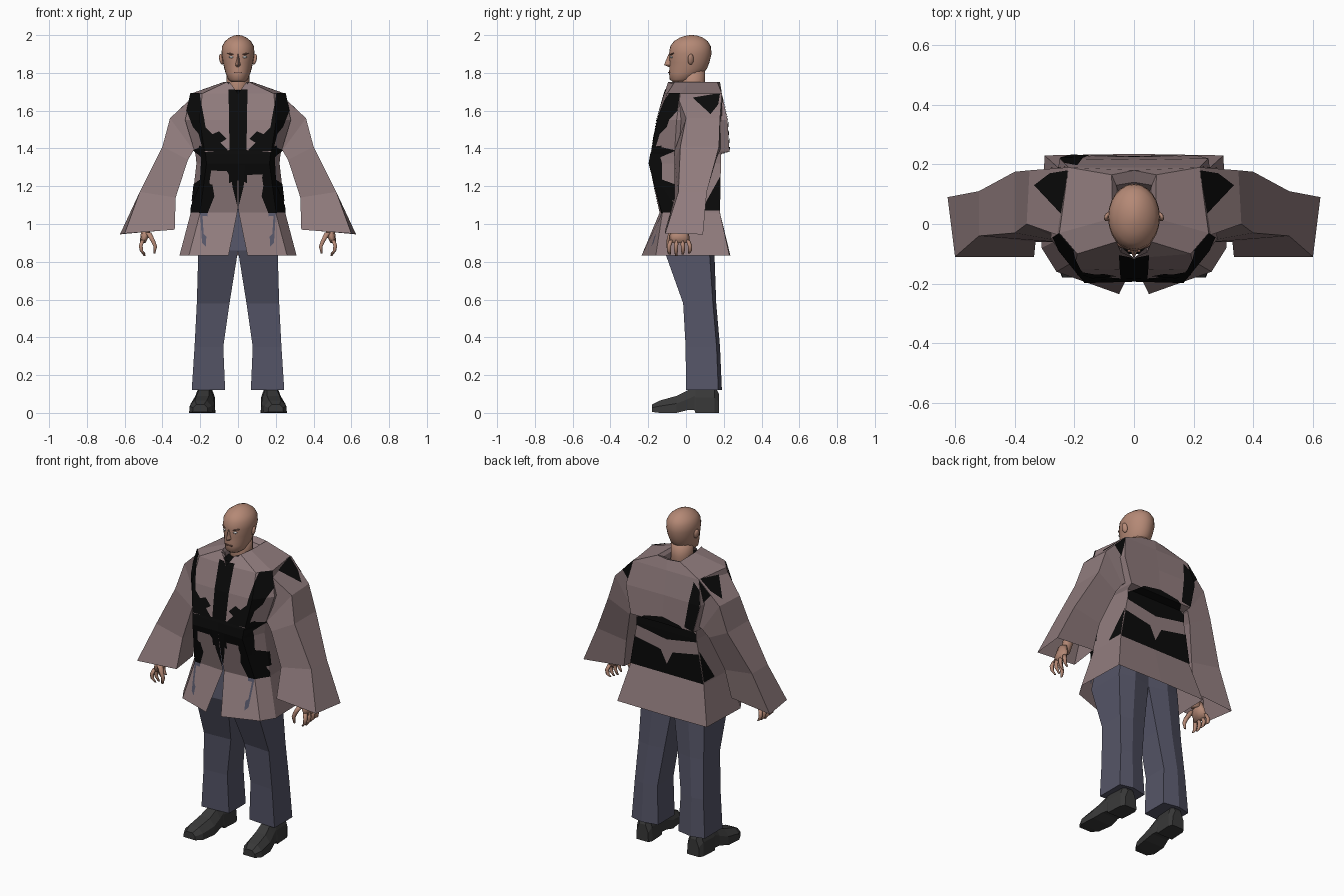
import bpy, bmesh, math
from mathutils import Vector, Matrix

COL = {'coat': (.28, .2, .205), 'black': (.003, .003, .003), 'denim': (.09, .09, .135),
       'skin': (.46, .25, .18), 'brow': (.2, .1, .075), 'shoe': (.04, .04, .04), 'eye': (.7, .7, .7)}
MATS = {}
for key, c in COL.items():
    MATS[key] = bpy.data.materials.new(key)
    MATS[key].diffuse_color = (*c, 1)


def finish(name, bm, col, mirror=True, smooth=False):
    me = bpy.data.meshes.new(name)
    bm.to_mesh(me)
    bm.free()
    me.materials.append(MATS[col])
    for p in me.polygons:
        p.use_smooth = smooth
    ob = bpy.data.objects.new(name, me)
    bpy.context.collection.objects.link(ob)
    if mirror:
        m = ob.modifiers.new('mirror', 'MIRROR')
        m.use_clip = True
    return ob


def loft(name, rings, col, closed=True, cap=True, **kw):
    bm = bmesh.new()
    vs = [[bm.verts.new(p) for p in r] for r in rings]
    n = len(rings[0])
    for a, b in zip(vs, vs[1:]):
        for i in range(n if closed else n - 1):
            j = (i + 1) % n
            bm.faces.new((a[i], a[j], b[j], b[i]))
    if closed and cap:
        bm.faces.new(vs[0][::-1])
        bm.faces.new(vs[-1])
    if closed:
        bmesh.ops.recalc_face_normals(bm, faces=bm.faces)
    return finish(name, bm, col, **kw)


def oval(c, rx, ry, n):
    return [(c[0] + rx * math.sin(t * 2 * math.pi / n), c[1] - ry * math.cos(t * 2 * math.pi / n), c[2])
            for t in range(n)]


def tube(name, path, radii, col, n=6):
    return loft(name, [oval(p, r, r, n) for p, r in zip(path, radii)], col, smooth=True)


def ball(name, loc, size, col, rot=(0, 0, 0), box=False):
    bm = bmesh.new()
    if box:
        bmesh.ops.create_cube(bm, size=2)
    else:
        bmesh.ops.create_uvsphere(bm, u_segments=12, v_segments=8, radius=1)
    m = Matrix.Translation(loc)
    for ang, ax in zip(rot, 'XYZ'):
        m = m @ Matrix.Rotation(ang, 4, ax)
    bm.transform(m @ Matrix.Diagonal((*size, 1)))
    return finish(name, bm, col, smooth=not box)


def panel(name, src, axis, sign, outline, col='black', lift=.003, left_only=False):
    """Cut a convex outline (seen along an axis) out of a garment and lift it off the surface."""
    bm = bmesh.new()
    bm.from_mesh(src.data)
    bm.normal_update()
    drop = [f for f in bm.faces if f.normal[axis] * sign < .15]
    bmesh.ops.delete(bm, geom=drop, context='FACES')
    cx = sum(p[0] for p in outline) / len(outline)
    cz = sum(p[1] for p in outline) / len(outline)
    for (u, z), (u2, z2) in zip(outline, outline[1:] + outline[:1]):
        nu, nz = z2 - z, u - u2
        if nu * (cx - u) + nz * (cz - z) > 0:
            nu, nz = -nu, -nz
        co = Vector((0, 0, z))
        no = Vector((0, 0, nz))
        co[1 - axis], no[1 - axis] = u, nu
        bmesh.ops.bisect_plane(bm, geom=bm.verts[:] + bm.edges[:] + bm.faces[:],
                               plane_co=co, plane_no=no, clear_outer=True)
    bm.normal_update()
    for v in bm.verts:
        off = v.normal * lift
        v.co += Vector((off.x if v.co.x > .003 else 0, off.y, off.z))
    ob = finish(name, bm, col, mirror=not left_only)
    if left_only:
        ob.scale.x = -1
    return ob


# coat body: half sections from front centre round to back centre
coat_rings = [
    (.833, (.05, -.235), (.26, -.16), (.31, -.08), (.30, .23), (0, .235)),
    (1.06, (.004, -.14), (.2, -.125), (.25, -.05), (.245, .18), (0, .18)),
    (1.32, (0, -.19), (.165, -.195), (.22, -.06), (.2, .185), (0, .185)),
    (1.37, (0, -.182), (.17, -.187), (.225, -.06), (.2, .185), (0, .185)),
    (1.385, (0, -.18), (.175, -.18), (.23, -.06), (.21, .23), (0, .225)),
    (1.55, (0, -.155), (.2, -.15), (.28, -.05), (.25, .22), (0, .215)),
    (1.69, (0, -.115), (.19, -.1), (.25, -.03), (.22, .19), (0, .19)),
    (1.752, (.045, -.095), (.06, -.06), (.072, .02), (.075, .165), (0, .18)),
    (1.735, (.04, -.08), (.055, -.05), (.06, .02), (.06, .13), (0, .14)),
    (1.68, (0, -.06), (.04, -.04), (.05, .02), (.05, .1), (0, .11))]
coat = loft('coat_body', [[(x, y, r[0]) for x, y in r[1:]] for r in coat_rings], 'coat', closed=False)

# wide flared sleeves: outer front, outer back, inner back, inner front
sleeve = loft('sleeve', [
    [(.22, -.05, 1.69), (.22, .19, 1.69), (.19, .19, 1.42), (.19, -.05, 1.42)],
    [(.36, 0, 1.56), (.35, .18, 1.56), (.235, .18, 1.39), (.235, -.06, 1.39)],
    [(.40, -.03, 1.41), (.40, .175, 1.41), (.265, .16, 1.34), (.265, -.06, 1.34)],
    [(.52, -.04, 1.17), (.52, .11, 1.17), (.33, .1, 1.14), (.33, -.06, 1.14)],
    [(.6, -.11, .95), (.625, .09, .945), (.36, .08, .97), (.335, -.11, .97)]], 'coat', cap=False)

# dark shirt areas breaking through the coat
front = [[(0, 1.08), (.03, 1.2), (.045, 1.4), (.05, 1.71), (0, 1.71)],
         [(0, 1.24), (.1, 1.19), (.2, 1.2), (.19, 1.38), (.05, 1.39), (0, 1.39)],
         [(.1, 1.21), (.16, 1.06), (.26, 1.06), (.2, 1.21)],
         [(.17, 1.5), (.21, 1.45), (.27, 1.6), (.25, 1.69), (.2, 1.69)],
         [(.05, 1.385), (.2, 1.385), (.21, 1.5), (.17, 1.51), (.12, 1.46)],
         [(.06, 1.45), (.14, 1.4), (.17, 1.46), (.1, 1.49)]]
back = [[(0, 1.06), (.25, 1.06), (.25, 1.24), (.04, 1.2), (0, 1.12)],
        [(0, 1.27), (.23, 1.31), (.23, 1.38), (.12, 1.4), (0, 1.47)]]
side = [[(-.14, 1.13), (-.03, 1.12), (-.03, 1.2), (-.14, 1.24)],
        [(.08, 1.07), (.18, 1.07), (.18, 1.25)],
        [(-.19, 1.33), (-.05, 1.39), (-.19, 1.42)]]
for shapes, axis, sign, label in ((front, 1, -1, 'front'), (back, 1, 1, 'back'), (side, 0, 1, 'side')):
    for i, s in enumerate(shapes):
        panel(f'shirt_{label}_{i}', coat, axis, sign, s, lift=.003 + .0004 * i)
panel('shirt_back_strip', coat, 1, 1, [(.15, 1.4), (.24, 1.38), (.25, 1.62), (.19, 1.67)], left_only=True)
panel('shirt_shoulder', sleeve, 0, 1, [(.01, 1.69), (.18, 1.69), (.17, 1.63), (.13, 1.58)])
panel('shirt_shoulder_back', sleeve, 1, 1, [(.22, 1.69), (.3, 1.62), (.25, 1.56)])
panel('trouser_sliver', coat, 1, -1, [(.16, 1.06), (.2, 1.06), (.19, .9), (.17, .88)], 'denim')
# shirt collar filling the neck opening
loft('shirt_collar', [[(-.045, -.1, 1.68), (.045, -.1, 1.68), (.05, -.02, 1.68), (-.05, -.02, 1.68)],
                      [(-.045, -.088, 1.705), (.045, -.088, 1.705), (.05, -.02, 1.71), (-.05, -.02, 1.71)]],
     'black', mirror=False)

# trouser legs: five-sided section fitted to x/y limits
penta = [(0, .06), (1, 0), (1, .9), (.55, 1), (0, .9)]
legs = [(.12, .068, .245, 0, .19), (.35, .078, .23, -.002, .18), (.58, .045, .218, -.015, .16),
        (.86, 0, .21, -.115, .15), (1.08, 0, .18, -.09, .15)]
loft('trouser_leg', [[(a + (b - a) * u, c + (d - c) * v, z) for u, v in penta] for z, a, b, c, d in legs], 'denim')

# shoes: sections along y (y, centre x, half width, sole z, top z)
shoe = [(-.18, .2, .04, .005, .045), (-.14, .197, .062, 0, .065), (-.05, .187, .066, 0, .09),
        (.01, .18, .055, .015, .12), (.045, .178, .05, .015, .15), (.05, .178, .052, 0, .15),
        (.15, .172, .052, 0, .15), (.175, .17, .04, 0, .1)]
loft('shoe', [[(x - w, y, a), (x + w, y, a), (x + w * .95, y, a + (t - a) * .55), (x + w * .5, y, t),
               (x - w * .5, y, t), (x - w * .95, y, a + (t - a) * .55)] for y, x, w, a, t in shoe], 'shoe')

# head and neck (z, half width, front y, back y)
head = [(1.752, .034, -.07, 0), (1.765, .052, -.086, .04), (1.8, .066, -.09, .095), (1.825, .073, -.088, .112),
        (1.855, .08, -.087, .124), (1.9, .087, -.09, .135), (1.94, .085, -.084, .132), (1.968, .069, -.064, .115),
        (1.988, .043, -.03, .087), (1.997, .022, 0, .06), (2.0, .006, .02, .038)]
loft('head', [oval((0, (f + b) / 2, z), w, (b - f) / 2, 24) for z, w, f, b in head], 'skin',
     mirror=False, smooth=True)
loft('neck', [oval((0, .035, z), r, r * 1.1, 16) for z, r in ((1.62, .07), (1.74, .06), (1.82, .06))], 'skin',
     mirror=False, smooth=True)

# face
loft('nose', [[(-w, -.07, z), (0, y, z), (w, -.07, z)] for z, w, y in
              ((1.832, .018, -.095), (1.842, .021, -.116), (1.865, .014, -.107), (1.9, .012, -.092))],
     'skin', mirror=False)
ball('mouth', (0, -.085, 1.803), (.022, .009, .003), 'brow', box=True)
ball('eye', (.033, -.074, 1.884), (.014, .011, .007), 'eye')
ball('brow', (.034, -.074, 1.899), (.026, .009, .005), 'brow', (0, -.25, .35))
ball('ear', (.088, .025, 1.872), (.01, .017, .029), 'skin', (0, .2, .4))

# hands with curled fingers, and forearms inside the sleeves
tube('forearm', [(.47, -.03, .96), (.45, -.02, 1.05), (.36, .04, 1.3)], [.028, .032, .045], 'skin', 8)
loft('palm', [oval((.485, -.03, .99), .024, .03, 8), oval((.492, -.035, .94), .024, .052, 8),
              oval((.505, -.035, .9), .015, .054, 8)], 'skin', smooth=True)
for i in range(4):
    y, s = -.078 + .029 * i, (i - 1.5) * .008
    tip = .831 + .007 * abs(i - 1)
    tube(f'finger_{i}', [(.505, y, .915), (.515, y + s, .885), (.511, y + s, .858), (.494, y + s * .6, tip)],
         [.012, .0115, .01, .006], 'skin')
tube('thumb', [(.475, -.075, .955), (.45, -.09, .91), (.438, -.092, .88), (.443, -.092, .845)],
     [.018, .014, .011, .006], 'skin')
